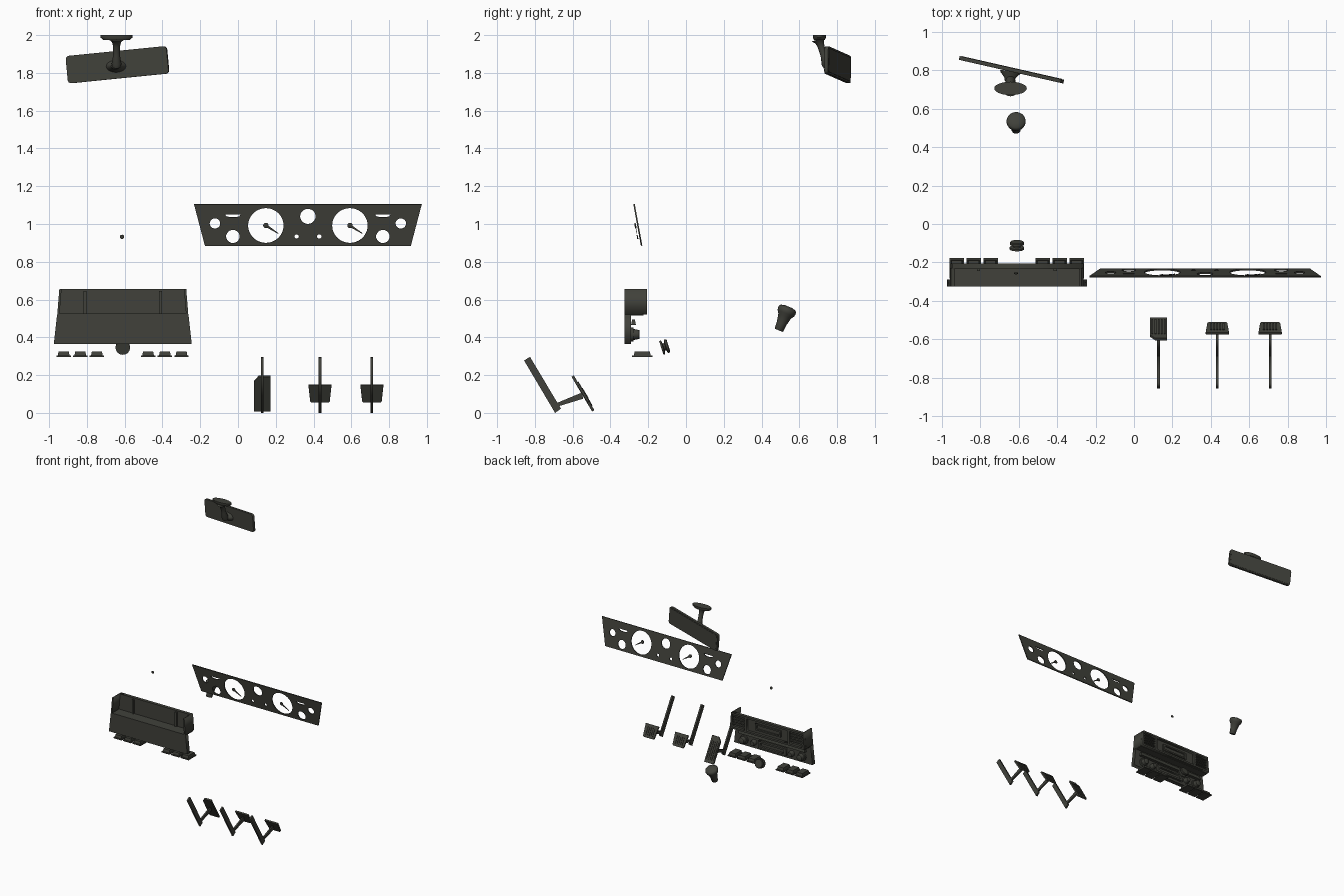
import bpy, bmesh
from math import radians, sin, cos, pi, atan2, degrees
from mathutils import Vector, Matrix

if "Cube" in bpy.data.objects:
    bpy.data.objects.remove(bpy.data.objects["Cube"])

dark = bpy.data.materials.new("dark_olive_grey")
dark.diffuse_color = (0.052, 0.053, 0.043, 1)
dark.use_nodes = True
dark.node_tree.nodes["Principled BSDF"].inputs["Base Color"].default_value = dark.diffuse_color
FRONT, SIDE = (90, 0, 0), (90, 0, 90)      # profile planes: x-z and y-z


def circle(x, y, r, n=32):
    return [(x + r * cos(2 * pi * i / n), y + r * sin(2 * pi * i / n)) for i in range(n)]


def rect(x0, y0, x1, y1):
    return [(x0, y0), (x1, y0), (x1, y1), (x0, y1)]


def rounded(w, h, r, n=5):
    pts = []
    for k, (sx, sy) in enumerate([(1, 1), (-1, 1), (-1, -1), (1, -1)]):
        for i in range(n):
            a = pi / 2 * (k + i / (n - 1))
            pts.append((sx * (w / 2 - r) + r * cos(a), sy * (h / 2 - r) + r * sin(a)))
    return pts


def prism(name, loops, thick, loc, rot=FRONT, bevel=0):
    """Outline plus hole loops, filled and extruded."""
    cu = bpy.data.curves.new(name, 'CURVE')
    cu.dimensions, cu.fill_mode, cu.extrude = '2D', 'BOTH', thick / 2
    for loop in loops:
        s = cu.splines.new('POLY')
        s.points.add(len(loop) - 1)
        for p, (x, y) in zip(s.points, loop):
            p.co = (x, y, 0, 1)
        s.use_cyclic_u = True
    cu.materials.append(dark)
    o = bpy.data.objects.new(name, cu)
    bpy.context.collection.objects.link(o)
    o.location, o.rotation_euler = loc, [radians(a) for a in rot]
    bpy.ops.object.select_all(action='DESELECT')
    o.select_set(True)
    bpy.context.view_layer.objects.active = o
    bpy.ops.object.convert(target='MESH')
    o = bpy.context.object
    bm = bmesh.new()
    bm.from_mesh(o.data)
    bmesh.ops.remove_doubles(bm, verts=bm.verts, dist=1e-5)
    bmesh.ops.recalc_face_normals(bm, faces=bm.faces)
    bm.to_mesh(o.data)
    bm.free()
    if bevel:
        m = o.modifiers.new("bevel", 'BEVEL')
        m.width, m.segments, m.limit_method = bevel, 2, 'ANGLE'
    return o


def finish(name, bm, smooth=False):
    bmesh.ops.recalc_face_normals(bm, faces=bm.faces)
    me = bpy.data.meshes.new(name)
    bm.to_mesh(me)
    bm.free()
    me.materials.append(dark)
    o = bpy.data.objects.new(name, me)
    bpy.context.collection.objects.link(o)
    if smooth:
        bpy.ops.object.select_all(action='DESELECT')
        o.select_set(True)
        bpy.context.view_layer.objects.active = o
        bpy.ops.object.shade_smooth_by_angle(angle=radians(40))
    return o


def lathe(name, profile, loc, axis, n=28, scale=(1, 1)):
    """Revolve (radius, height) points about an axis."""
    bm = bmesh.new()
    rings = [[bm.verts.new((x * scale[0], y * scale[1], h)) for x, y in circle(0, 0, r, n)]
             for r, h in profile]
    for a, b in zip(rings, rings[1:]):
        for i in range(n):
            bm.faces.new((a[i], a[(i + 1) % n], b[(i + 1) % n], b[i]))
    bm.faces.new(rings[0])
    bm.faces.new(rings[-1])
    o = finish(name, bm, True)
    o.rotation_euler = Vector(axis).to_track_quat('Z', 'Y').to_euler()
    o.location = loc
    return o


def box(name, lo, hi, inset=0):
    """Box whose top may be tapered inwards."""
    bm = bmesh.new()
    b = [bm.verts.new((x, y, lo[2])) for x, y in rect(lo[0], lo[1], hi[0], hi[1])]
    t = [bm.verts.new((x, y, hi[2])) for x, y in
         rect(lo[0] + inset, lo[1] + inset, hi[0] - inset, hi[1] - inset)]
    bm.faces.new(b)
    bm.faces.new(t)
    for i in range(4):
        bm.faces.new((b[i], b[(i + 1) % 4], t[(i + 1) % 4], t[i]))
    return finish(name, bm)


# Instrument panel with gauge holes
loops = [[(-0.545, -0.112), (0.545, -0.112), (0.603, 0.112), (-0.603, 0.112)],
         circle(0, 0.046, 0.041)]
for s in (-1, 1):
    loops += [circle(s * 0.2225, -0.003, 0.094, 48), circle(s * 0.06, -0.062, 0.012, 16),
              circle(s * 0.492, 0.008, 0.028), circle(s * 0.397, -0.062, 0.036)]
    loops.append([(s * 0.397 + x, y) for x, y in
                  [(-0.042, 0.057), (-0.034, 0.046), (-0.015, 0.041), (0.015, 0.041),
                   (0.034, 0.046), (0.042, 0.057)]])
TILT = (100.3, 0, 0)
prism("instrument_panel", loops, 0.008, (0.37, -0.255, 0.995), TILT)

# Gauge needles and the small loose hub
for x in (0.1475, 0.5925):
    prism("gauge_needle", [[(-0.004, -0.006), (0.064, -0.044), (0.066, -0.041), (0.004, 0.006)]],
          0.003, (x, -0.268, 0.992), TILT)
    lathe("needle_hub", [(0.014, -0.004), (0.014, 0.002), (0.011, 0.004)],
          (x, -0.268, 0.992), (0, -0.98, -0.18), 20)
lathe("clock_hub", [(0.011, -0.003), (0.011, 0.003)], (-0.614, -0.257, 0.932), (0, -0.98, -0.18), 16)

# Centre console: lower plate, shelf, side walls, face frame
CX = -0.61
prism("console_plate", [[(-0.365, 0.365), (0.365, 0.365), (0.348, 0.52), (-0.348, 0.52)]],
      0.035, (CX, -0.3075, 0))
box("console_shelf", (CX - 0.346, -0.325, 0.515), (CX + 0.346, -0.225, 0.525))
frame = [(-0.346, 0.52), (0.346, 0.52), (0.335, 0.655), (-0.335, 0.655)]
windows = [rect(-0.325, 0.535, -0.21, 0.64), rect(-0.19, 0.535, 0.19, 0.64), rect(0.21, 0.535, 0.325, 0.64)]
prism("console_face_frame", [frame] + windows, 0.022, (CX, -0.217, 0))
prism("console_face_backing", [frame], 0.006, (CX, -0.231, 0))
for s in (-1, 1):
    prism("console_side_wall", [[(s * 0.347, 0.52), (s * 0.335, 0.52), (s * 0.324, 0.655), (s * 0.336, 0.655)]],
          0.095, (CX, -0.2775, 0))
    # Side vents with slats, frame ribs behind
    for k in range(4):
        z = 0.555 + k * 0.022
        box("vent_slat", (CX + s * 0.2675 - 0.056, -0.229, z), (CX + s * 0.2675 + 0.056, -0.212, z + 0.006))
    box("console_rib", (CX + s * 0.2 - 0.008, -0.245, 0.525), (CX + s * 0.2 + 0.008, -0.233, 0.645))
    # Heater knobs
    lathe("heater_knob", [(0.038, 0), (0.036, 0.012), (0.028, 0.014), (0.024, 0.043), (0.02, 0.046)],
          (CX + s * 0.27, -0.291, 0.415), (0, 1, 0), 24)
    lathe("radio_knob", [(0.024, 0), (0.022, 0.025), (0.018, 0.036)],
          (CX + s * 0.175, -0.291, 0.415), (0, 1, 0), 20)
prism("centre_display", [rect(-0.12, 0.56, 0.12, 0.615), rect(-0.105, 0.572, 0.105, 0.603)],
      0.014, (CX, -0.223, 0))
prism("radio_bezel", [rect(-0.13, 0.385, 0.13, 0.445), rect(-0.11, 0.4, 0.11, 0.43)],
      0.02, (CX, -0.281, 0))
box("control_strip", (CX - 0.31, -0.291, 0.465), (CX + 0.31, -0.265, 0.495), 0.006)

# Switch row beneath the console
for x in (-0.923, -0.835, -0.747, -0.476, -0.387, -0.299):
    box("switch_base", (x - 0.038, -0.285, 0.295), (x + 0.038, -0.178, 0.303))
    box("switch_cap", (x - 0.031, -0.276, 0.303), (x + 0.031, -0.187, 0.325), 0.004)

# Two-step rotary knob
lathe("rotary_knob", [(0.038, 0), (0.038, 0.01), (0.02, 0.013), (0.02, 0.022),
                      (0.037, 0.026), (0.037, 0.036), (0.033, 0.04)],
      (CX, -0.131, 0.344), (0, 0.95, 0.3))

# Pedals: arm, link and pad
PAD = (120.7, 0, 0)
arm = [(-0.857, 0.277), (-0.826, 0.297), (-0.662, 0.022), (-0.693, 0.0)]
link = [(-0.69, 0.05), (-0.55, 0.108), (-0.545, 0.075), (-0.675, 0.035)]
pad = [(-0.045, -0.053), (0.045, -0.053), (0.052, -0.045), (0.061, 0.053), (-0.061, 0.053), (-0.052, -0.045)]
gas = [(-0.044, -0.106), (0.044, -0.106), (0.044, 0.108), (-0.018, 0.108), (-0.044, 0.075)]
for name, x, shape, yc in (("accelerator", 0.128, gas, -0.545), ("brake", 0.434, pad, -0.5425),
                           ("clutch", 0.709, pad, -0.5425)):
    prism(name + "_arm", [arm], 0.014, (x, 0, 0), SIDE)
    prism(name + "_link", [link], 0.014, (x, 0, 0), SIDE)
    prism(name + "_pad", [shape], 0.014, (x, yc, 0.102), PAD, 0.002)
    h = 0.08 if shape is gas else 0.035
    for i in range(-2, 3):                       # raised grip ribs on the driver's side
        prism(name + "_rib", [rect(i * 0.016 - 0.004, -h, i * 0.016 + 0.004, h * 0.85)],
              0.005, (x, yc + 0.0075, 0.1065), PAD)

# Gear lever knob
lathe("gear_knob", [(0.021, 0), (0.024, 0.004), (0.027, 0.04), (0.036, 0.082), (0.047, 0.098),
                    (0.05, 0.11), (0.049, 0.122), (0.042, 0.13), (0.02, 0.136)],
      (CX - 0.004, 0.491, 0.437), (0, 0.38, 0.92))

# Rear-view mirror: housing, glass, socket, stem, roof mount
MIR = (90, -5.6, -12.8)
prism("mirror_housing", [rounded(0.55, 0.146, 0.018)], 0.02, (-0.638, 0.803, 1.843), MIR, 0.005)
prism("mirror_glass", [rounded(0.53, 0.126, 0.014)], 0.004, (-0.6358, 0.8128, 1.843), MIR)
lathe("mirror_socket", [(0.055, 0), (0.05, 0.012), (0.03, 0.035), (0.024, 0.055)],
      (-0.643, 0.797, 1.835), (-0.1, -1, 0), 20, (1, 0.6))
lathe("mirror_stem", [(0.04, 0), (0.024, 0.015), (0.018, 0.04), (0.018, 0.09), (0.026, 0.135), (0.022, 0.155)],
      (-0.643, 0.703, 1.978), (0, 0.3, -0.95), 20)
mount = lathe("mirror_roof_mount", [(0.07, 0), (0.085, 0.012), (0.085, 0.025)],
              (-0.643, 0.706, 1.975), (0, 0, 1), 24, (1, 0.41))
mount.rotation_euler = (0, 0, 0)
